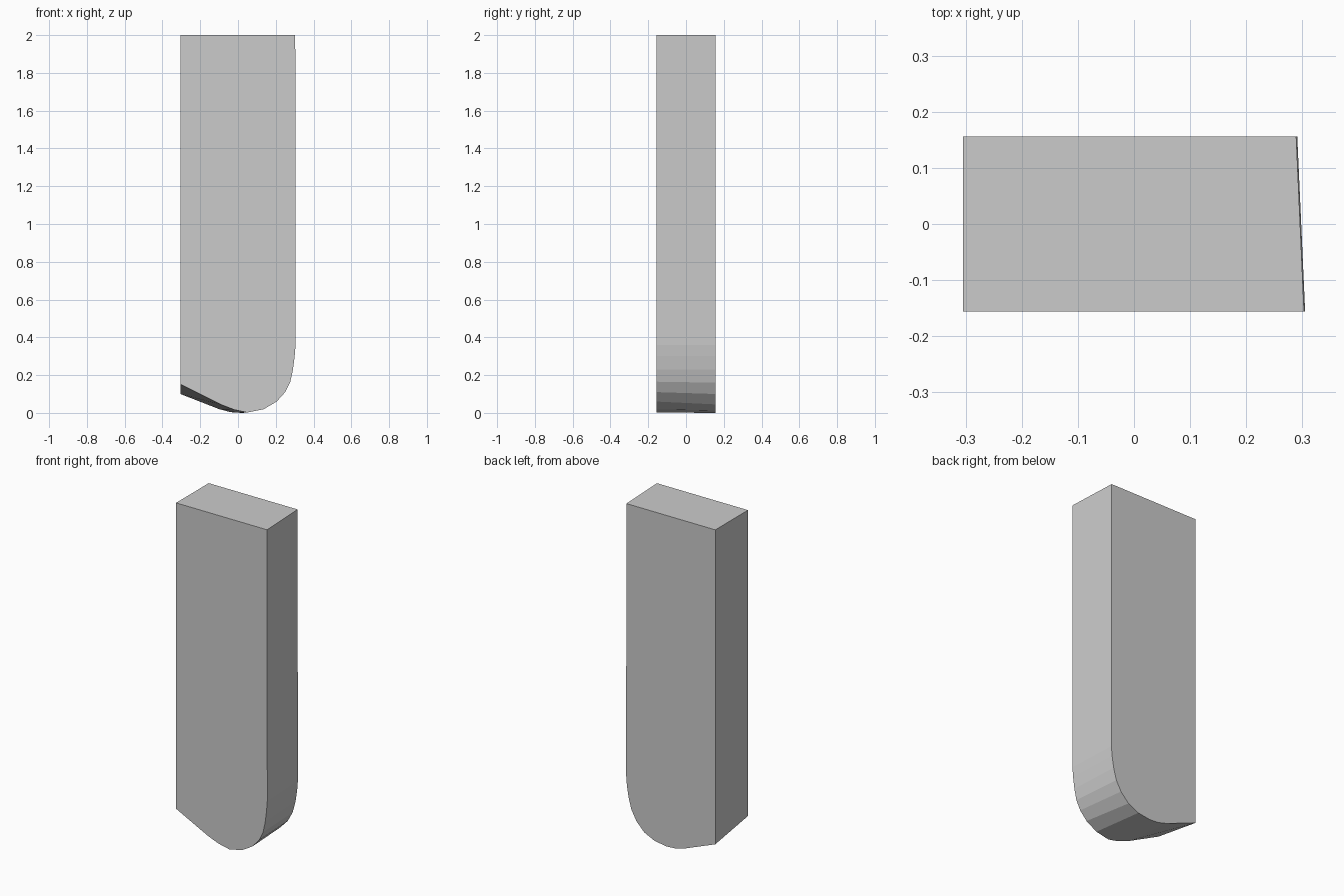
import bpy, bmesh

# Matching (x, z) outlines of the front and back faces, from top right round to top left
front = [(0.303, 2), (0.305, 0.36), (0.300, 0.30), (0.291, 0.23), (0.277, 0.165),
         (0.250, 0.11), (0.205, 0.06), (0.135, 0.019), (0.050, 0.002), (-0.020, 0.017),
         (-0.090, 0.044), (-0.305, 0.152), (-0.305, 2)]
back = [(0.289, 2), (0.291, 0.36), (0.286, 0.30), (0.275, 0.23), (0.256, 0.16),
        (0.223, 0.10), (0.170, 0.045), (0.100, 0.012), (0.020, 0.0), (-0.040, 0.004),
        (-0.100, 0.020), (-0.305, 0.10), (-0.305, 2)]

# Rounded block: two end caps joined by a strip of quads
bm = bmesh.new()
f = [bm.verts.new((x, -0.156, z)) for x, z in front]
b = [bm.verts.new((x, 0.156, z)) for x, z in back]
bm.faces.new(f)
bm.faces.new(b)
n = len(f)
for i in range(n):
    j = (i + 1) % n
    bm.faces.new((f[i], f[j], b[j], b[i]))
bmesh.ops.recalc_face_normals(bm, faces=bm.faces)

mesh = bpy.data.meshes.new("rounded_block")
bm.to_mesh(mesh)
bm.free()
obj = bpy.data.objects.new("rounded_block", mesh)
bpy.context.collection.objects.link(obj)
